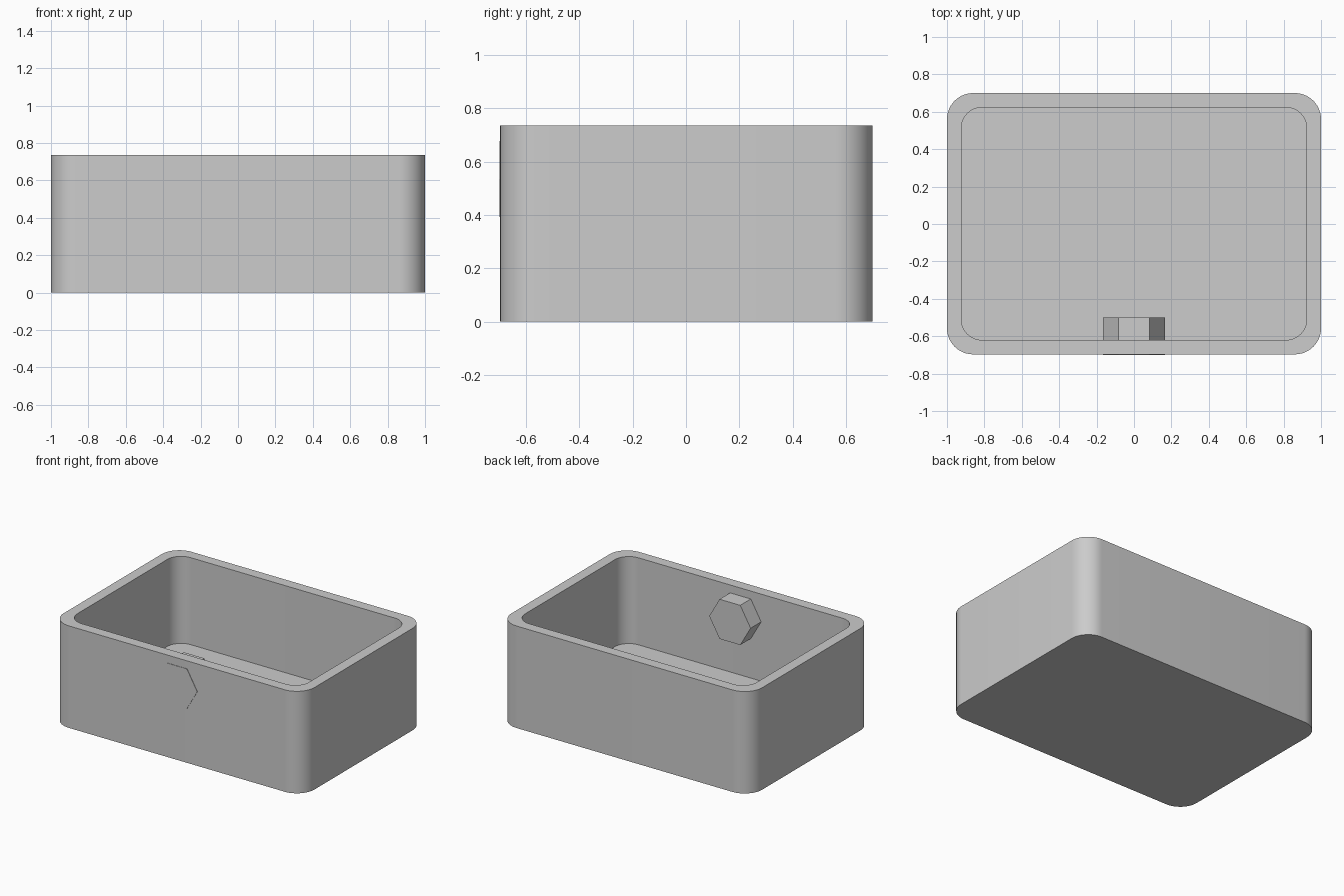
import bpy
import bmesh
from math import cos, sin, pi, radians

cube = bpy.data.objects.get("Cube")
if cube:
    bpy.data.objects.remove(cube, do_unlink=True)

LENGTH, DEPTH, HEIGHT = 2.0, 1.397, 0.735
WALL, FLOOR = 0.077, 0.108
CENTRE_Y = 0.0015
CORNER_STEPS = 12

grey = bpy.data.materials.new("plain grey")
grey.use_nodes = True
colour = (0.604, 0.604, 0.604, 1)
grey.diffuse_color = colour
grey.node_tree.nodes["Principled BSDF"].inputs["Base Color"].default_value = colour


def add_object(name, bm):
    bmesh.ops.recalc_face_normals(bm, faces=bm.faces)
    mesh = bpy.data.meshes.new(name)
    bm.to_mesh(mesh)
    bm.free()
    mesh.materials.append(grey)
    obj = bpy.data.objects.new(name, mesh)
    bpy.context.collection.objects.link(obj)
    return obj


def rounded_ring(bm, width, depth, radius, z):
    """Ring of vertices around a rounded rectangle."""
    ring = []
    for i, (sx, sy) in enumerate([(1, 1), (-1, 1), (-1, -1), (1, -1)]):
        cx = sx * (width / 2 - radius)
        cy = sy * (depth / 2 - radius) + CENTRE_Y
        for k in range(CORNER_STEPS + 1):
            a = (i + k / CORNER_STEPS) * pi / 2
            ring.append(bm.verts.new((cx + radius * cos(a), cy + radius * sin(a), z)))
    return ring


# Open box: outer wall, rim, inner wall and floor as stacked rings
bm = bmesh.new()
outer = (LENGTH, DEPTH, 0.14)
inner = (LENGTH - 2 * WALL, DEPTH - 2 * WALL, 0.11)
rings = [rounded_ring(bm, *shape, z) for shape, z in
         [(outer, 0), (outer, HEIGHT), (inner, HEIGHT), (inner, FLOOR)]]
for low, high in zip(rings, rings[1:]):
    for i in range(len(low)):
        j = (i + 1) % len(low)
        bm.faces.new((low[i], low[j], high[j], high[i]))
bm.faces.new(rings[0])
bm.faces.new(rings[-1])
box = add_object("open_box", bm)
bpy.context.view_layer.objects.active = box
box.select_set(True)
bpy.ops.object.shade_smooth_by_angle(angle=radians(30))

# Hexagonal peg through the front wall, barely proud of the outside
bm = bmesh.new()
front, back, radius = -0.70, -0.50, 0.165
ends = [[bm.verts.new((radius * cos(k * pi / 3), y, 0.535 + radius * sin(k * pi / 3)))
         for k in range(6)] for y in (front, back)]
for end in ends:
    bm.faces.new(end)
for i in range(6):
    j = (i + 1) % 6
    bm.faces.new((ends[0][i], ends[0][j], ends[1][j], ends[1][i]))
add_object("hexagonal_peg", bm)
